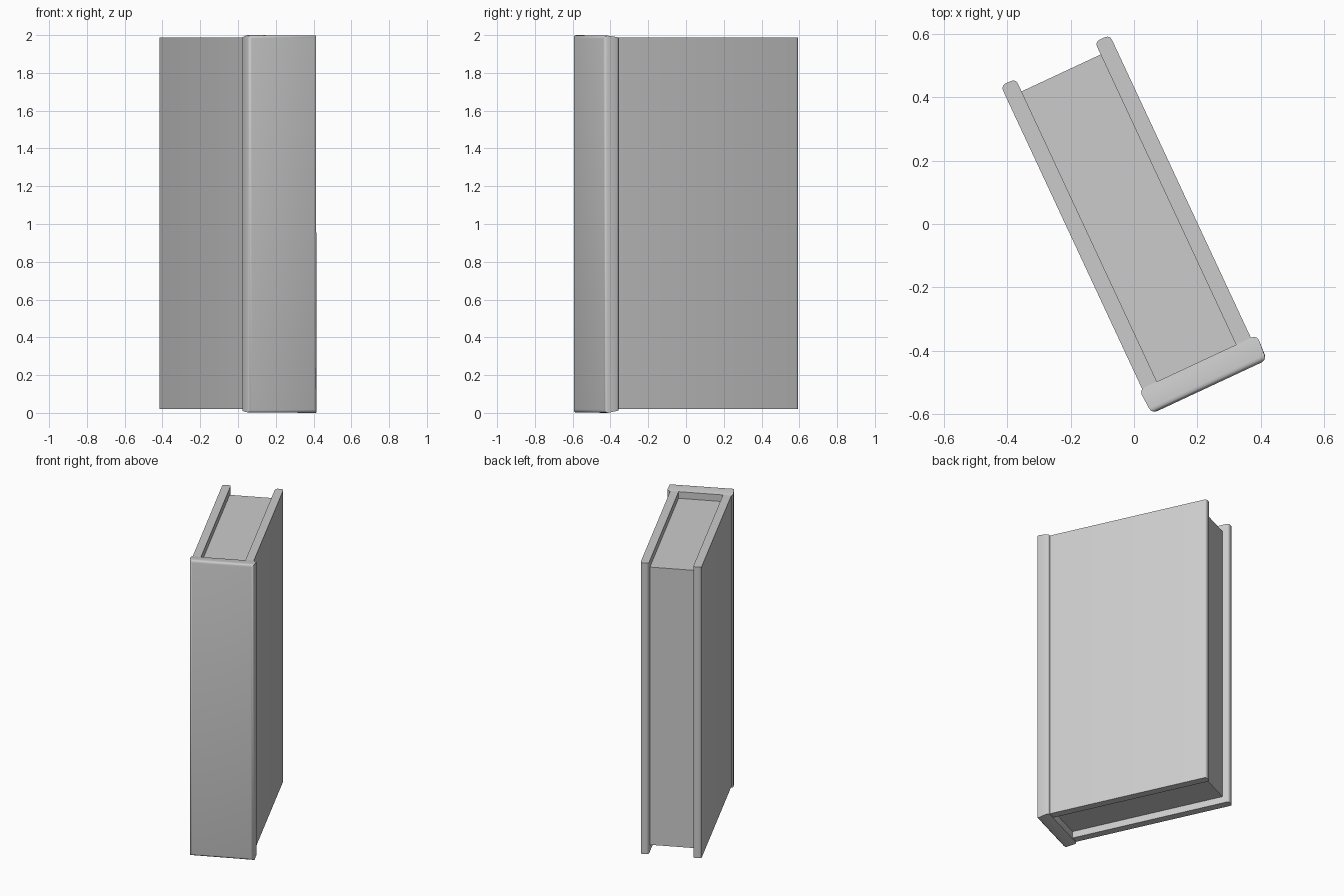
import bpy, bmesh, math

if "Cube" in bpy.data.objects:
    bpy.data.objects.remove(bpy.data.objects["Cube"])

TURN = math.radians(25)   # the book stands turned about z


def finish(name, bm):
    bmesh.ops.recalc_face_normals(bm, faces=bm.faces)
    me = bpy.data.meshes.new(name)
    bm.to_mesh(me)
    bm.free()
    ob = bpy.data.objects.new(name, me)
    bpy.context.collection.objects.link(ob)
    ob.rotation_euler.z = TURN
    return ob


def box(x0, x1, y0, y1, z0, z1):
    bm = bmesh.new()
    bmesh.ops.create_cube(bm, size=1)
    for v in bm.verts:
        v.co.x = x1 if v.co.x > 0 else x0
        v.co.y = y1 if v.co.y > 0 else y0
        v.co.z = z1 if v.co.z > 0 else z0
    return bm


def smooth(ob):
    bpy.ops.object.select_all(action='DESELECT')
    ob.select_set(True)
    bpy.context.view_layer.objects.active = ob
    bpy.ops.object.shade_smooth_by_angle(angle=math.radians(35))


# Front and back cover boards, rounded along the free upright edge
for name, x0, x1 in (("left_cover", -0.197, -0.145), ("right_cover", 0.131, 0.183)):
    bm = box(x0, x1, -0.5, 0.574, 0.02, 1.987)
    ends = [e for e in bm.edges if all(v.co.y > 0.5 for v in e.verts)
            and abs(e.verts[0].co.z - e.verts[1].co.z) > 1]
    bmesh.ops.bevel(bm, geom=ends, offset=0.016, segments=3, profile=0.5, affect='EDGES')
    smooth(finish(name, bm))

# Page block, set back from the covers
finish("pages", box(-0.146, 0.132, -0.5, 0.53, 0.065, 1.942))

# Spine, slightly lower and wider towards the boards, rounded outside
bm = box(-0.202, 0.199, -0.567, -0.482, 0.0, 2.0)
for v in bm.verts:
    if v.co.y > -0.5:
        v.co.z += 0.013 if v.co.z < 1 else -0.013
        v.co.x *= 1.025
front = [e for e in bm.edges if all(v.co.y < -0.5 for v in e.verts)]
back = [e for e in bm.edges if all(v.co.y > -0.5 for v in e.verts)
        and abs(e.verts[0].co.z - e.verts[1].co.z) > 1]
bmesh.ops.bevel(bm, geom=front + back, offset=0.018, segments=3, profile=0.5, affect='EDGES')
smooth(finish("spine", bm))
